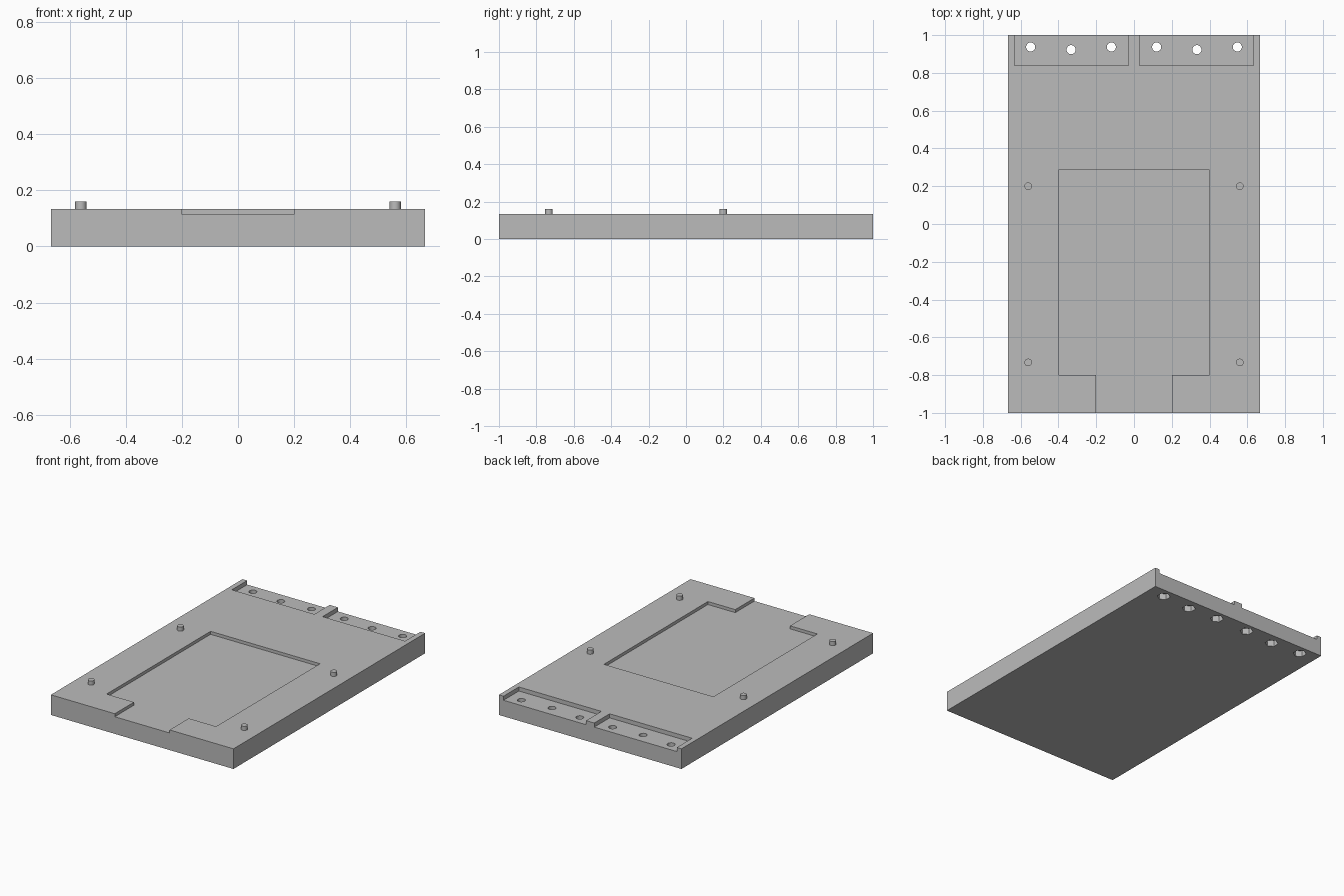
import bpy
import math

cube = bpy.data.objects.get("Cube")
if cube:
    bpy.data.objects.remove(cube, do_unlink=True)

HEIGHT = 0.133

grey = bpy.data.materials.new("plain grey")
grey.use_nodes = True
colour = (0.5, 0.5, 0.5, 1)
grey.diffuse_color = colour
grey.node_tree.nodes["Principled BSDF"].inputs["Base Color"].default_value = colour


def box(name, low, high):
    """Box between two opposite corners."""
    centre = [(a + b) / 2 for a, b in zip(low, high)]
    bpy.ops.mesh.primitive_cube_add(size=1, location=centre)
    obj = bpy.context.object
    obj.name = name
    obj.scale = [b - a for a, b in zip(low, high)]
    bpy.ops.object.transform_apply(location=False, rotation=False, scale=True)
    obj.data.materials.append(grey)
    return obj


def cylinder(name, x, y, low, high, radius, sides, turn=0):
    """Upright prism between two heights."""
    bpy.ops.mesh.primitive_cylinder_add(
        vertices=sides, radius=radius, depth=high - low,
        location=(x, y, (low + high) / 2), rotation=(0, 0, turn))
    obj = bpy.context.object
    obj.name = name
    obj.data.materials.append(grey)
    return obj


def cut(target, cutter):
    """Subtract the cutter from the target and discard it."""
    cutter.hide_render = True
    mod = target.modifiers.new("cut", "BOOLEAN")
    mod.operation = "DIFFERENCE"
    mod.solver = "EXACT"
    mod.object = cutter
    bpy.context.view_layer.objects.active = target
    bpy.ops.object.modifier_apply(modifier=mod.name)
    bpy.data.objects.remove(cutter, do_unlink=True)


# Base slab
plate = box("base_plate", (-0.667, -1, 0), (0.667, 1, HEIGHT))

# Shallow tray with a channel open to the front
floor = HEIGHT - 0.02
cut(plate, box("tray_cutter", (-0.4, -0.8, floor), (0.4, 0.285, 0.3)))
cut(plate, box("channel_cutter", (-0.2, -1.1, floor), (0.2, -0.7, 0.3)))

# Two rear ledges, each with three bolt holes and nut pockets underneath
for side in (-1, 1):
    x1, x2 = sorted((side * 0.03, side * 0.633))
    cut(plate, box("ledge_cutter", (x1, 0.84, HEIGHT - 0.027), (x2, 1.1, 0.3)))
    for x, y in ((0.12, 0.937), (0.333, 0.923), (0.547, 0.937)):
        cut(plate, cylinder("hole_cutter", side * x, y, -0.1, 0.3, 0.024, 32))
        cut(plate, cylinder("nut_cutter", side * x, y, -0.1, 0.04, 0.041, 6))

# Four locating pegs
for side, label in ((-1, "right"), (1, "left")):
    for y, end in ((-0.733, "front"), (0.2, "rear")):
        peg = cylinder(f"peg_{end}_{label}", side * 0.56, y, HEIGHT - 0.02, 0.16, 0.02, 32)
        bpy.ops.object.shade_smooth_by_angle(angle=math.radians(30))
